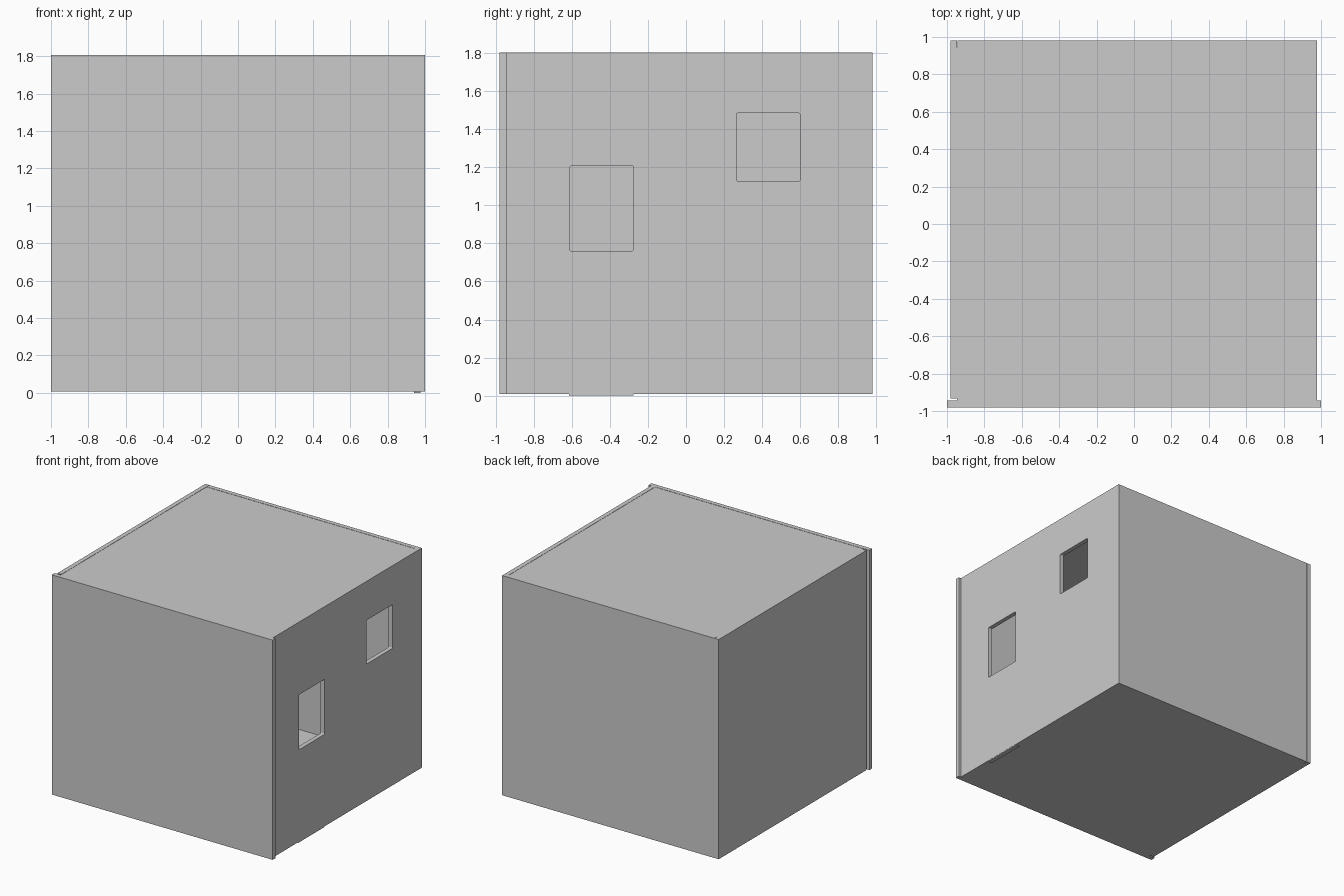
import bpy, bmesh

if "Cube" in bpy.data.objects:
    bpy.data.objects.remove(bpy.data.objects["Cube"])

Z0, Z1, T = 0.007, 1.805, 0.036   # panel bottom, panel top, board thickness


def box(name, x, y, z):
    """Box from (min, max) ranges on each axis."""
    bm = bmesh.new()
    bmesh.ops.create_cube(bm, size=1)
    for v in bm.verts:
        for i, (a, b) in enumerate((x, y, z)):
            v.co[i] = a if v.co[i] < 0 else b
    me = bpy.data.meshes.new(name)
    bm.to_mesh(me)
    bm.free()
    ob = bpy.data.objects.new(name, me)
    bpy.context.collection.objects.link(ob)
    return ob


# Front panel, slightly wider than the body
box("front_panel", (-1, 1), (-0.98, -0.98 + T), (Z0, Z1))

# Side panels; the left one stands a little clear of the front
box("left_panel", (-0.982, -0.982 + T), (-0.932, 0.98), (Z0, Z1))
right = box("right_panel", (0.978 - T, 0.978), (-0.98 + T, 0.98), (Z0, Z1))

# Back panel between the sides
box("back_panel", (-0.943, 0.978 - T), (0.98 - T, 0.98), (Z0, Z1))

# Floor and roof set inside the walls
for name, z in (("floor_panel", (Z0, Z0 + T)), ("roof_panel", (Z1 - T, Z1 - 0.002))):
    box(name, (-0.982 + T, 0.978 - T), (-0.98 + T, 0.98 - T), z)

# Locating tab under the right wall
box("bottom_tab", (0.978 - T, 0.976), (-0.615, -0.275), (0, Z0))

# Two window openings with softened corners
windows = [((-0.61, -0.277), (0.76, 1.21)), ((0.265, 0.60), (1.128, 1.486))]
for i, (y, z) in enumerate(windows):
    cutter = box(f"window_cutter_{i + 1}", (0.85, 1.05), y, z)
    bm = bmesh.new()
    bm.from_mesh(cutter.data)
    edges = [e for e in bm.edges
             if abs(e.verts[0].co.x - e.verts[1].co.x) > 0.1]
    bmesh.ops.bevel(bm, geom=edges, offset=0.008, segments=3, profile=0.5,
                    affect='EDGES')
    bm.to_mesh(cutter.data)
    bm.free()
    cutter.hide_render = True
    cutter.display_type = 'WIRE'
    mod = right.modifiers.new(f"window_{i + 1}", 'BOOLEAN')
    mod.operation = 'DIFFERENCE'
    mod.solver = 'EXACT'
    mod.object = cutter
